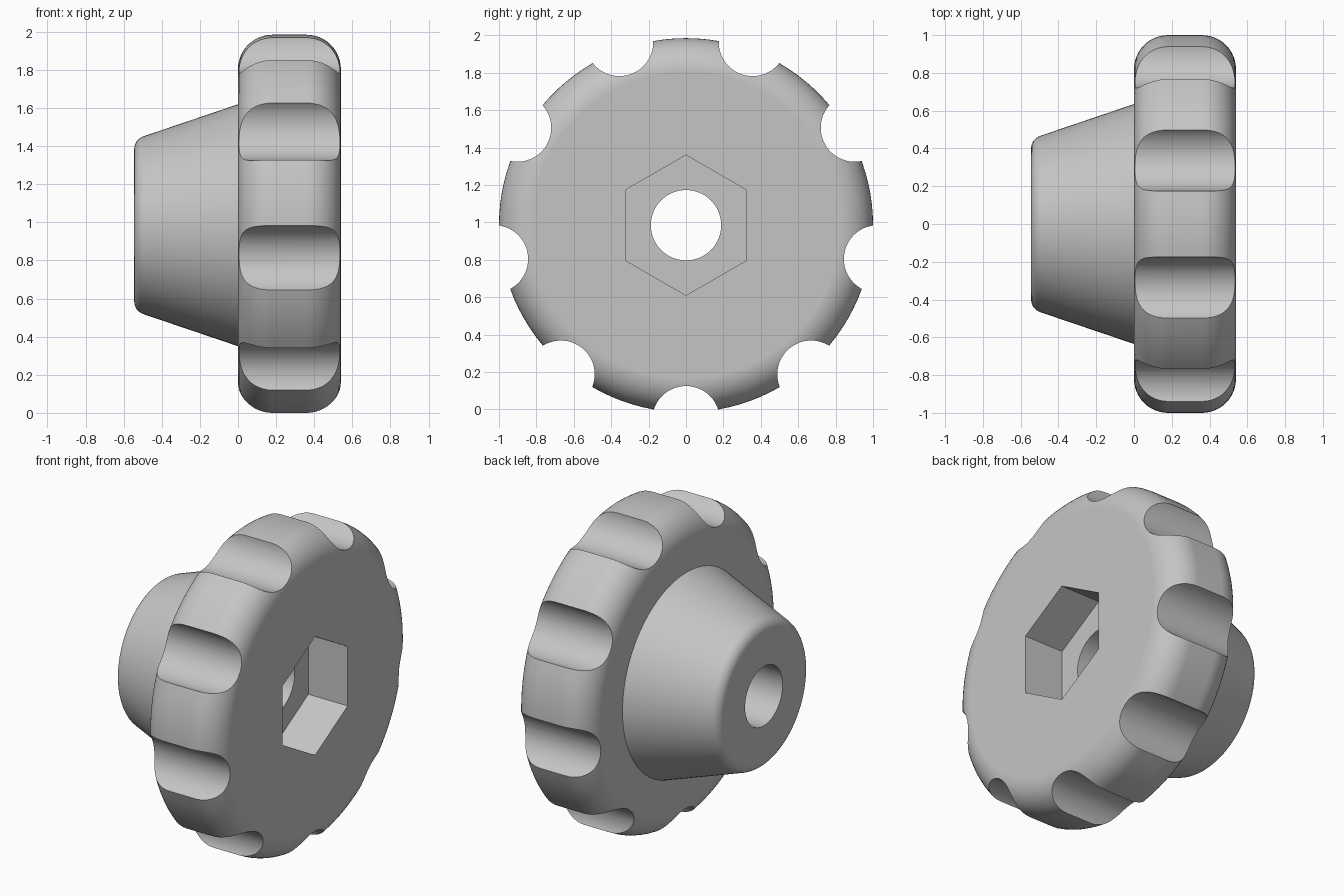
import bpy, bmesh
from math import sin, cos, pi, radians
from mathutils import Matrix, Vector

if "Cube" in bpy.data.objects:
    bpy.data.objects.remove(bpy.data.objects["Cube"])

AXIS_Z = 0.985        # height of the turning axis
FACE, TIP = 0.54, -0.545
RIM, FILLET = 1.0, 0.18

grey = bpy.data.materials.new("light grey")
grey.use_nodes = True
colour = (0.56, 0.56, 0.56, 1)
grey.diffuse_color = colour
grey.node_tree.nodes["Principled BSDF"].inputs["Base Color"].default_value = colour


def add_object(name, bm):
    bmesh.ops.recalc_face_normals(bm, faces=bm.faces)
    mesh = bpy.data.meshes.new(name)
    bm.to_mesh(mesh)
    bm.free()
    mesh.materials.append(grey)
    obj = bpy.data.objects.new(name, mesh)
    bpy.context.collection.objects.link(obj)
    return obj


def arc(x, r, radius, start, end, steps):
    angles = [radians(start + (end - start) * i / steps) for i in range(steps + 1)]
    return [(x + radius * cos(a), r + radius * sin(a)) for a in angles]


def x_prism(bm, radius, sides, x0, x1, y=0, z=AXIS_Z, turn=0):
    """Prism or cylinder lying along x."""
    place = (Matrix.Translation(((x0 + x1) / 2, y, z))
             @ Matrix.Rotation(turn, 4, 'X') @ Matrix.Rotation(pi / 2, 4, 'Y'))
    bmesh.ops.create_cone(bm, cap_ends=True, segments=sides, radius1=radius,
                          radius2=radius, depth=x1 - x0, matrix=place)


# Knob body: conical hub and rounded wheel turned from one profile
profile = [(TIP, 0)]
profile += arc(TIP + 0.07, 0.4, 0.07, 180, 108, 6)
profile += [(0, 0.635)]
profile += arc(FILLET, RIM - FILLET, FILLET, 180, 90, 12)
profile += arc(FACE - FILLET, RIM - FILLET, FILLET, 90, 0, 12)
profile += [(FACE, 0)]
bm = bmesh.new()
verts = [bm.verts.new((x, 0, AXIS_Z + r)) for x, r in profile]
edges = [bm.edges.new(pair) for pair in zip(verts, verts[1:])]
bmesh.ops.spin(bm, geom=verts + edges, cent=(0, 0, AXIS_Z), axis=(1, 0, 0),
               angle=2 * pi, steps=108, use_merge=True)
bmesh.ops.remove_doubles(bm, verts=bm.verts, dist=0.0005)
bmesh.ops.dissolve_limit(bm, angle_limit=radians(0.2), verts=bm.verts, edges=bm.edges)
body = add_object("knob_body", bm)

# Finger grooves: nine around the rim, the first at the bottom
bm = bmesh.new()
for i in range(9):
    a = -pi / 2 + i * 2 * pi / 9
    x_prism(bm, 0.181, 64, -0.1, FACE + 0.1,
            1.041 * cos(a), AXIS_Z + 1.041 * sin(a), a)
grooves = add_object("groove_cutter", bm)

# Through bore
bm = bmesh.new()
x_prism(bm, 0.188, 64, TIP - 0.1, FACE + 0.1)
bore = add_object("bore_cutter", bm)

# Hexagonal nut pocket with one corner up
bm = bmesh.new()
x_prism(bm, 0.375, 6, 0.265, FACE + 0.1)
top = max(bm.verts, key=lambda v: v.co.z)
if abs(top.co.y) > 0.01:
    bmesh.ops.rotate(bm, verts=bm.verts, cent=Vector((0, 0, AXIS_Z)),
                     matrix=Matrix.Rotation(pi / 6, 3, 'X'))
pocket = add_object("pocket_cutter", bm)

# Cut the body, then drop the cutters
cutters = (grooves, bore, pocket)
for cutter in cutters:
    cutter.hide_render = True
    cut = body.modifiers.new(cutter.name, 'BOOLEAN')
    cut.operation = 'DIFFERENCE'
    cut.solver = 'EXACT'
    cut.object = cutter
bpy.context.view_layer.update()
graph = bpy.context.evaluated_depsgraph_get()
cut_mesh = bpy.data.meshes.new_from_object(body.evaluated_get(graph))
body.modifiers.clear()
body.data = cut_mesh
cut_mesh.name = "knob_body"
for cutter in cutters:
    bpy.data.objects.remove(cutter)

# Smooth shading with crisp groove and pocket edges
for obj in bpy.context.selected_objects:
    obj.select_set(False)
body.select_set(True)
bpy.context.view_layer.objects.active = body
bpy.ops.object.shade_smooth_by_angle(angle=radians(25))
weighted = body.modifiers.new("even_normals", 'WEIGHTED_NORMAL')
weighted.keep_sharp = True
